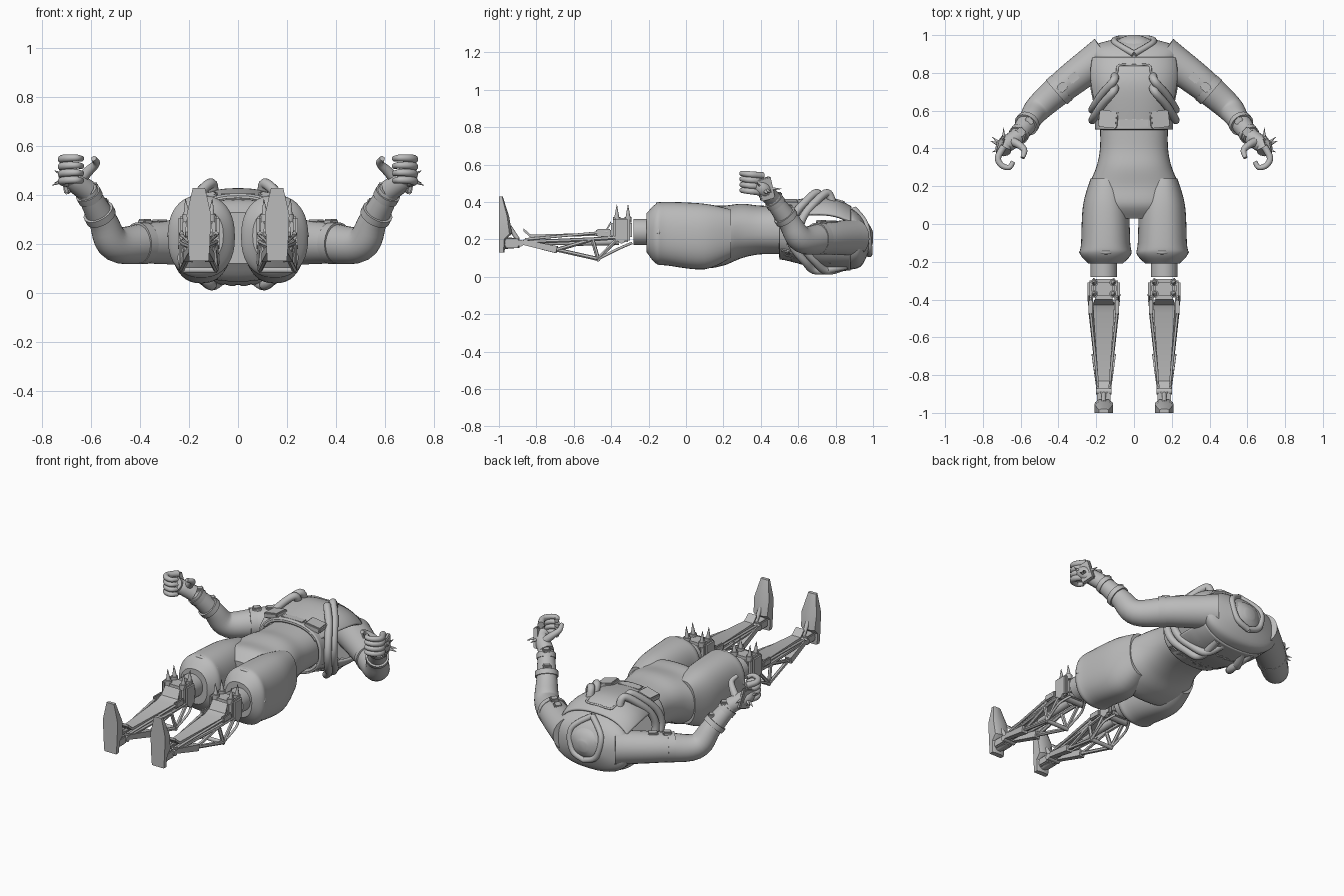
import bpy, bmesh, math
from mathutils import Vector, Matrix

if "Cube" in bpy.data.objects:
    bpy.data.objects.remove(bpy.data.objects["Cube"], do_unlink=True)

colour = (.5, .5, .5, 1)
grey = bpy.data.materials.new("plain_grey")
grey.use_nodes = True
grey.diffuse_color = colour
for node in grey.node_tree.nodes:
    if node.type == "BSDF_PRINCIPLED":
        node.inputs["Base Color"].default_value = colour
parts = []


def finish(name, bm, mirror=True, shell=0):
    bmesh.ops.recalc_face_normals(bm, faces=bm.faces)
    mesh = bpy.data.meshes.new(name)
    bm.to_mesh(mesh)
    bm.free()
    mesh.materials.append(grey)
    part = bpy.data.objects.new(name, mesh)
    bpy.context.scene.collection.objects.link(part)
    if shell:
        thickness = part.modifiers.new("thickness", "SOLIDIFY")
        thickness.thickness = shell
        thickness.offset = 0
    if mirror:
        part.modifiers.new("mirror", "MIRROR")
    parts.append(part)


def spline(points, steps):
    """Smooth interpolation through tuples of any length."""
    path = []
    last = len(points) - 1
    for i in range(last):
        before, start, end, after = (points[max(0, min(last, i + k))] for k in (-1, 0, 1, 2))
        for step in range(steps):
            t = step / steps
            path.append([q + t / 2 * (r - p + t * (2 * p - 5 * q + 4 * r - s + t * (3 * (q - r) + s - p)))
                         for p, q, r, s in zip(before, start, end, after)])
    return path + [list(points[last])]


def loft(name, rings, closed=True, caps=True, **options):
    bm = bmesh.new()
    rows = [[bm.verts.new(point) for point in ring] for ring in rings]
    count = len(rows[0])
    for low, high in zip(rows, rows[1:]):
        for i in range(count if closed else count - 1):
            j = (i + 1) % count
            bm.faces.new((low[i], low[j], high[j], high[i]))
    if closed and caps:
        bm.faces.new(rows[0])
        bm.faces.new(rows[-1])
    finish(name, bm, **options)


def rounded(value, power=.85):
    return math.copysign(abs(value) ** power, value)


def body(name, stations, centre=0, start=0, end=360, segments=40, **options):
    """Rounded sections along y; a station is (y, half width, z low, z high)."""
    full = end - start == 360
    rings = []
    for y, half, low, high in spline(stations, 5):
        ring = []
        for i in range(segments if full else segments + 1):
            angle = math.radians(start + (end - start) * i / segments)
            ring.append((centre + half * rounded(math.cos(angle)), y,
                         (low + high) / 2 + (high - low) / 2 * rounded(math.sin(angle))))
        rings.append(ring)
    loft(name, rings, closed=full, **options)


def tube(name, points, radius, end_radius=None, steps=6, segments=12):
    """Round bar through the points, with an even taper."""
    end_radius = radius if end_radius is None else end_radius
    path = [Vector(point) for point in spline(points, steps)]
    last = len(path) - 1
    side, rings = None, []
    for i, point in enumerate(path):
        along = (path[min(i + 1, last)] - path[max(i - 1, 0)]).normalized()
        side = along.orthogonal() if side is None else side - along * side.dot(along)
        side.normalize()
        up = along.cross(side)
        size = radius + (end_radius - radius) * i / last
        angles = [math.tau * k / segments for k in range(segments)]
        rings.append([point + size * (side * math.cos(a) + up * math.sin(a)) for a in angles])
    loft(name, rings)


def bar(name, start, end, radius, end_radius=None, segments=12):
    tube(name, [start, end], radius, end_radius, steps=1, segments=segments)


def box(name, centre, size, turn=(0, 0, 0), bevel=.006, **options):
    bm = bmesh.new()
    bmesh.ops.create_cube(bm, size=1, matrix=Matrix.Diagonal((*size, 1)))
    bmesh.ops.bevel(bm, geom=bm.edges[:], offset=bevel, segments=2, affect="EDGES")
    rotation = Matrix.Identity(4)
    for angle, axis in zip(turn, "XYZ"):
        rotation = Matrix.Rotation(angle, 4, axis) @ rotation
    bmesh.ops.transform(bm, matrix=Matrix.Translation(centre) @ rotation, verts=bm.verts)
    finish(name, bm, **options)


# Trousers and waist
body("waist_and_seat", [(.03, .19, .12, .33), (.1, .25, .05, .38), (.2, .24, .06, .38), (.3, .2, .1, .39),
                        (.4, .18, .12, .38), (.53, .18, .12, .38)], mirror=False)
body("trouser_leg", [(.24, .08, .1, .36), (.1, .12, .04, .39), (-.1, .13, .06, .4), (-.16, .135, .07, .39),
                     (-.21, .09, .13, .34)], centre=.15)
tube("trouser_fold", [(.05, -.13, .34), (.15, -.15, .39), (.25, -.13, .33), (.28, -.15, .23)], .011)

# Vest: separate front and back shells, joined by waistband and shoulders
chest = [(.5, .19, .11, .39), (.7, .24, .05, .42), (.8, .25, .04, .41), (.88, .24, .04, .37)]
body("vest_front", chest, start=28, end=152, mirror=False, shell=.015)
body("vest_back", chest, start=205, end=335, mirror=False, shell=.015)
body("vest_waistband", [(.5, .2, .1, .4), (.56, .2, .09, .4)], mirror=False, caps=False, shell=.014)
body("shoulders", [(.84, .2, .04, .38), (.89, .25, .04, .36), (.94, .23, .06, .32), (.98, .1, .14, .26)],
     mirror=False)
body("neck_stump", [(.9, .1, .12, .33), (.97, .09, .13, .29), (1, .03, .18, .24)], mirror=False)
tube("collar", [(0, .9, .36), (.1, .96, .28), (.08, .98, .16), (0, .98, .12)], .017)
tube("vest_seam", [(0, .84, .4), (.08, .84, .4), (.1, .8, .4), (.2, .92, .28)], .006)
box("front_pocket", (.135, .555, .39), (.1, .09, .035), (0, .2, .1))
box("belt_panel", (0, .535, .4), (.15, .05, .015), mirror=False)

# Overlapping scale plates on the back
for row in range(6):
    for column in range(4):
        x, y = .025 + .045 * column, .53 + .045 * row
        z = .23 - y / 4 + 1.5 * x * x
        box("back_scale", (x, y, z), (.042, .05, .018), (-.25, -2.6 * x, 0))

# Paired hoses from the chest, round the flank, to the back
for index in range(2):
    shift = .055 * index
    hose = [Vector((.1, .73 + shift, .39))]
    for degrees in range(60, -61, -20):
        across, rise = math.cos(math.radians(degrees)), math.sin(math.radians(degrees))
        hose.append(Vector((.22 * across, .55 + shift + .2 * rise * rise, .24 + .24 * rise)))
    hose.append(Vector((.12 - shift, .86, .06)))
    tube("chest_hose", hose, .022)

# Arms
shoulder, elbow, wrist = Vector((.2, .88, .21)), Vector((.5, .62, .2)), Vector((.62, .46, .42))
tube("sleeve", [(.15, .9, .21), shoulder.lerp(elbow, .5), elbow, elbow.lerp(wrist, .45), wrist], .1, .044,
     segments=24)
for name, start, end, along, radius in (("upper_arm_band", shoulder, elbow, .6, .086),
                                        ("forearm_band", elbow, wrist, .5, .065),
                                        ("wrist_cuff", elbow, wrist, .85, .053)):
    bar(name, start.lerp(end, along), start.lerp(end, along + .1), radius, segments=24)
    box("sleeve_buckle", start.lerp(end, along) + Vector((0, 0, radius)), (.05, .045, .025), (0, 0, -.75))
box("shoulder_buckle", shoulder.lerp(elbow, .4) + Vector((0, 0, .085)), (.06, .045, .02), (0, 0, -.75))

# Hands: fingers curl inwards, with a spiked plate over the knuckles
palm = Vector((.69, .41, .47))
tube("palm", [wrist, wrist.lerp(palm, .6), palm, palm + Vector((0, -.03, .02))], .046, .04)
box("knuckle_plate", palm + Vector((.01, .015, 0)), (.025, .08, .12), (.25, .1, .25))
curl = [(0, 0), (.03, -.06), (.01, -.1), (-.03, -.11), (-.05, -.08)]
for index in range(4):
    height = .03 * (index - 1) + .01
    tube("finger", [palm + Vector((x, y, height - y / 9)) for x, y in curl], .019, .012)
tube("thumb", [(.65, .44, .46), (.61, .42, .5), (.58, .39, .53), (.59, .35, .55)], .025, .011)
for reach in ((.06, .05, -.02), (.06, -.03, .03), (0, .1, 0), (.07, .03, -.03)):
    tip = palm + Vector(reach)
    bar("knuckle_spike", palm.lerp(tip, .3), tip, .012, .001)

# Knee joints
leg = Vector((.16, 0, 0))


def at(x, y, z):
    """Point measured from the centre line of the leg."""
    return leg + Vector((x, y, z))


bar("thigh_socket", at(0, -.18, .24), at(0, -.28, .24), .07, segments=28)
box("knee_block", at(0, -.345, .25), (.13, .11, .11), bevel=.018)
bar("knee_axle", at(-.085, -.345, .2), at(.085, -.345, .2), .022)
for side in (-1, 1):
    box("knee_cheek", at(side * .07, -.345, .25), (.03, .09, .13), bevel=.01)
    for y in (-.31, -.37):
        bar("knee_stud", at(side * .05, y, .29), at(side * .05, y, .32), .02)
        bar("knee_spike", at(side * .05, y, .31), at(side * .055, y, .385), .015, .001)

# Shin plate: tapers to the ankle, flicked up at the end
shin = [(-.4, .05, .3), (-.43, .056, .25), (-.47, .055, .235), (-.83, .03, .225), (-.87, .028, .26)]
loft("shin_plate", [[at(-half, y, z - .016), at(half, y, z - .016), at(half, y, z), at(-half, y, z)]
                    for y, half, z in shin])

# Open side trusses and cables
for side in (-1, 1):
    ankle, calf = at(side * .025, -.87, .185), at(side * .07, -.47, .095)
    knee, top = at(side * .07, -.36, .21), at(side * .06, -.5, .2)
    middle = ankle.lerp(calf, .45)
    for start, end in ((ankle, calf), (calf, knee), (ankle, top), (top, knee), (middle, top), (calf, top)):
        bar("truss_bar", start, end, .011, segments=6)
    bar("truss_gusset", ankle, middle, .02, .027, segments=4)
    tube("knee_cable", [at(side * .05, -.29, .18), at(side * .08, -.36, .15), calf], .007)
    bar("side_strut", at(side * .075, -.42, .24), at(side * .03, -.86, .2), .007)
    box("knee_bracket", at(side * .07, -.44, .235), (.02, .08, .04))
bar("calf_crossbar", at(-.075, -.47, .093), at(.075, -.47, .093), .012)
bar("piston", at(0, -.36, .19), at(0, -.62, .18), .022, .016)
bar("piston_rod", at(0, -.6, .18), at(0, -.88, .18), .011)

# Ankle and foot
bar("ankle_axle", at(-.04, -.885, .18), at(.04, -.885, .18), .018)
box("ankle_block", at(0, -.93, .18), (.07, .075, .05))
bar("ankle_post", at(0, -.89, .18), at(0, -.98, .18), .026, .034)
bar("instep_rod", at(0, -.9, .2), at(0, -.945, .27), .012)
foot = [(.13, .04, .03), (.2, .045, .035), (.23, .046, .07), (.32, .05, .055), (.43, .025, .02)]
loft("foot", [[at(half * x, depth * y - 1, z) for x, y in ((-1, 0), (1, 0), (1, .8), (.6, 1), (-.6, 1), (-1, .8))]
              for z, half, depth in foot])

# Smooth shading with sharp edges kept
bpy.ops.object.select_all(action="DESELECT")
for part in parts:
    part.select_set(True)
bpy.context.view_layer.objects.active = parts[0]
bpy.ops.object.shade_smooth_by_angle(angle=math.radians(35))
